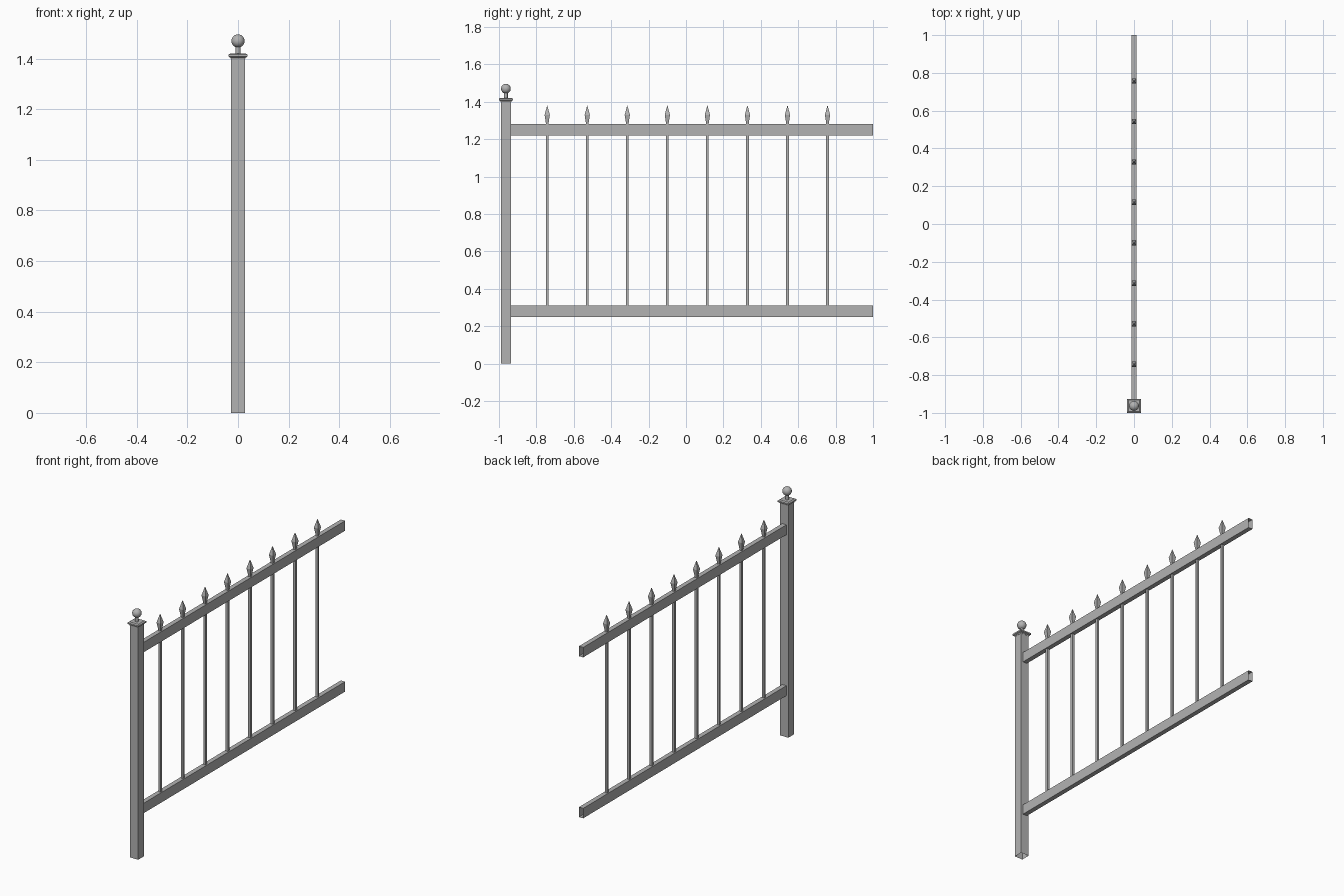
import bpy
import bmesh
import math

cube = bpy.data.objects.get("Cube")
if cube:
    bpy.data.objects.remove(cube, do_unlink=True)

iron = bpy.data.materials.new("grey iron")
iron.use_nodes = True
GREY = (0.45, 0.45, 0.45, 1)
iron.diffuse_color = GREY
iron.node_tree.nodes["Principled BSDF"].inputs["Base Color"].default_value = GREY


def finish(name, bm, location):
    bmesh.ops.recalc_face_normals(bm, faces=bm.faces)
    mesh = bpy.data.meshes.new(name)
    bm.to_mesh(mesh)
    bm.free()
    mesh.materials.append(iron)
    obj = bpy.data.objects.new(name, mesh)
    obj.location = location
    bpy.context.collection.objects.link(obj)
    return obj


def square_loft(name, location, profile, capped=True):
    """Stack square sections given as (half width, height)."""
    bm = bmesh.new()
    rings = [[bm.verts.new((sx * h, sy * h, z))
              for sx, sy in ((-1, -1), (1, -1), (1, 1), (-1, 1))]
             for h, z in profile]
    for low, high in zip(rings, rings[1:]):
        for i in range(4):
            j = (i + 1) % 4
            bm.faces.new((low[i], low[j], high[j], high[i]))
    if capped:
        bm.faces.new(rings[0])
        bm.faces.new(rings[-1])
    return finish(name, bm, location)


def rail(name, z):
    """Box tube along y, open at both ends."""
    bm = bmesh.new()
    bmesh.ops.create_cube(bm, size=1)
    ends = [f for f in bm.faces if abs(f.normal.y) > 0.9]
    bmesh.ops.delete(bm, geom=ends, context='FACES_ONLY')
    bmesh.ops.scale(bm, vec=(0.028, RAIL_END - RAIL_START, 0.06), verts=bm.verts)
    return finish(name, bm, (0, (RAIL_START + RAIL_END) / 2, z))


POST_Y = -0.963
RAIL_START, RAIL_END = POST_Y + 0.027, 1.0

# Post: square tube with an open foot, and a moulded square cap
square_loft("post", (0, POST_Y, 0), [(0.027, 0), (0.027, 1.405)], capped=False)
square_loft("post_cap", (0, POST_Y, 1.398),
            [(0.028, 0), (0.030, 0.006), (0.037, 0.010), (0.037, 0.018), (0.030, 0.023)])

# Finial: turned neck and ball
bm = bmesh.new()
bmesh.ops.create_cone(bm, segments=16, radius1=0.010, radius2=0.010, depth=0.04)
finish("finial_neck", bm, (0, POST_Y, 1.435))
bm = bmesh.new()
bmesh.ops.create_uvsphere(bm, u_segments=24, v_segments=16, radius=0.026)
finish("finial_ball", bm, (0, POST_Y, 1.47))

# Rails
rail("bottom_rail", 0.28)
rail("top_rail", 1.25)

# Pickets with four-sided spear heads
for i in range(8):
    y = -0.742 + i * 0.2141
    square_loft(f"picket_{i + 1}", (0, y, 0), [(0.007, 0.30), (0.007, 1.295)])
    square_loft(f"spear_head_{i + 1}", (0, y, 1.285),
                [(0.007, 0), (0.014, 0.045), (0.0005, 0.095)])

# Smooth the round parts only
for obj in bpy.context.collection.objects:
    obj.select_set(obj.name.startswith("finial"))
    if obj.name.startswith("finial"):
        bpy.context.view_layer.objects.active = obj
bpy.ops.object.shade_smooth_by_angle(angle=math.radians(35))
